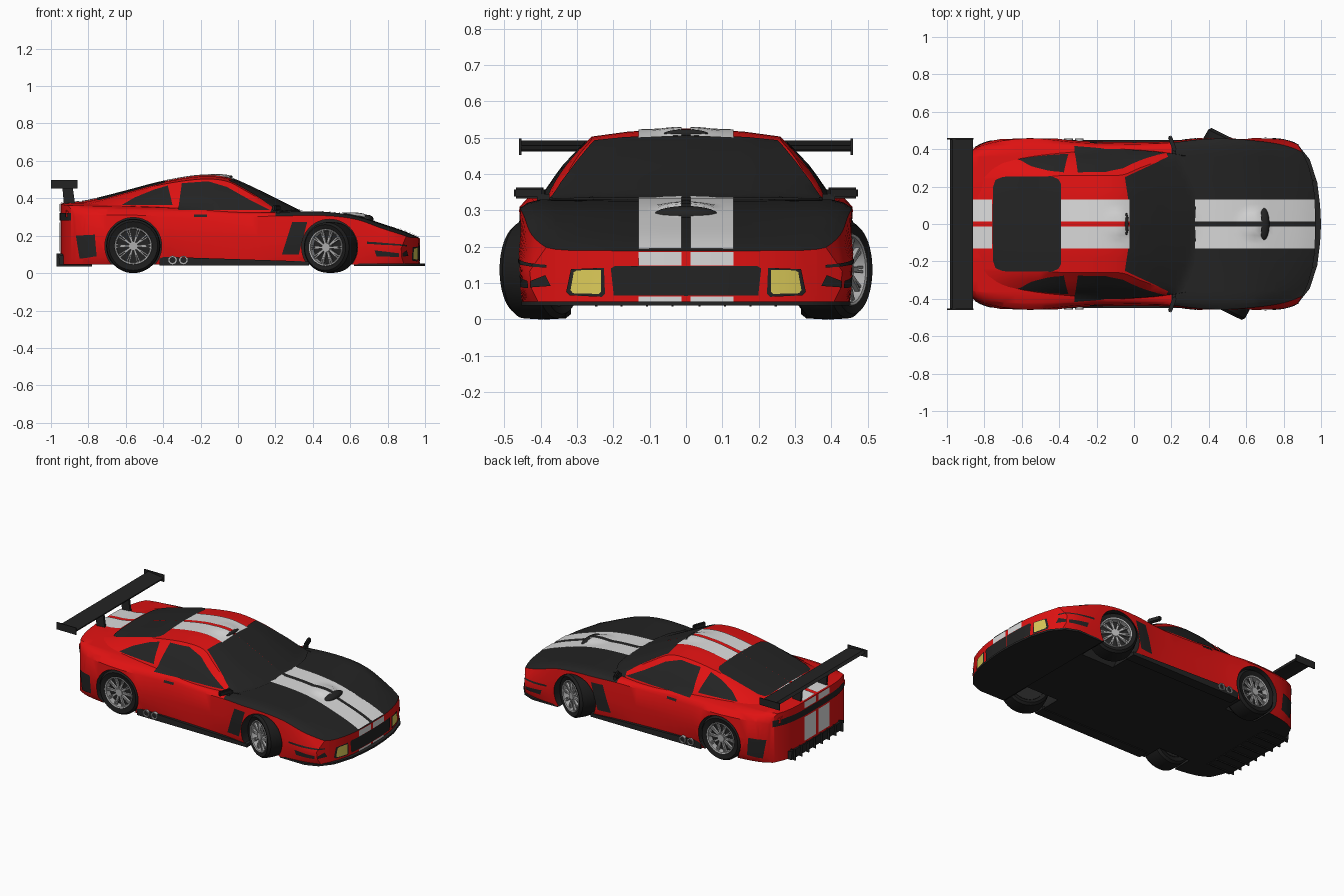
import bpy, bmesh, math
from mathutils import Matrix, Vector
from mathutils.bvhtree import BVHTree

if "Cube" in bpy.data.objects:
    bpy.data.objects.remove(bpy.data.objects["Cube"])


def material(name, r, g, b):
    m = bpy.data.materials.new(name)
    m.use_nodes = True
    m.diffuse_color = (r, g, b, 1)
    m.node_tree.nodes["Principled BSDF"].inputs["Base Color"].default_value = (r, g, b, 1)
    return m


RED = material("red paint", .74, .006, .006)
BLACK = material("black trim", .017, .017, .017)
RUBBER = material("tyre rubber", .012, .012, .012)
WHITE = material("white stripe", .7, .7, .7)
SILVER = material("silver metal", .42, .42, .42)
YELLOW = material("yellow lamp", .72, .6, .1)
made, trees = [], []


def add(name, bm, *mats, matrix=None, mirror=False):
    me = bpy.data.meshes.new(name)
    bm.to_mesh(me)
    bm.free()
    ob = bpy.data.objects.new(name, me)
    bpy.context.collection.objects.link(ob)
    for m in mats:
        me.materials.append(m)
    if matrix:
        ob.matrix_world = matrix
    if mirror:
        mod = ob.modifiers.new("mirror", "MIRROR")
        mod.use_axis = (False, True, False)
        mod.use_mirror_merge = False
    made.append(ob)
    return ob


def smooth_rows(rows, n=4):
    # Catmull-Rom interpolation between stations
    out = []
    for i in range(len(rows) - 1):
        quad = [rows[max(0, min(len(rows) - 1, i + k))] for k in (-1, 0, 1, 2)]
        for s in range(n):
            t = s / n
            out.append([.5 * (2 * b + (c - a) * t + (2 * a - 5 * b + 4 * c - d) * t * t
                              + (3 * b - a - 3 * c + d) * t ** 3) for a, b, c, d in zip(*quad)])
    return out + [rows[-1]]


def loft(name, rows, half, warp, rule):
    # rule(x, strip) is true where a face is red
    bm = bmesh.new()
    rings = []
    for r in smooth_rows(rows):
        pts = half(*r[1:])
        full = pts + [(-y, z) for y, z in pts[-2:0:-1]]
        rings.append([bm.verts.new((r[0], y, z)) for y, z in full])
    n = len(rings[0])
    for a, b in zip(rings, rings[1:]):
        for j in range(n):
            k = (j + 1) % n
            f = bm.faces.new((a[j], a[k], b[k], b[j]))
            f.material_index = int(rule((a[j].co.x + b[j].co.x) / 2, min(j, n - 1 - j)))
    for ring in (rings[0], rings[-1]):
        bm.faces.new(ring).material_index = 1
    for i in range(-7, 8):
        bmesh.ops.bisect_plane(bm, geom=bm.verts[:] + bm.edges[:] + bm.faces[:],
                               plane_co=(0, i * .06, 0), plane_no=(0, 1, 0), dist=1e-5)
    for v in bm.verts:
        v.co.x = warp(v.co.x, abs(v.co.y))
    bmesh.ops.recalc_face_normals(bm, faces=bm.faces)
    return add(name, bm, BLACK, RED)


def register(ob):
    # make a surface available for projecting plates
    bm = bmesh.new()
    bm.from_mesh(ob.data)
    trees.append(BVHTree.FromBMesh(bm))
    bm.free()


def plate(name, pts, axis, mat, sign=1, lift=.004):
    # outline laid onto the body along one axis, mirrored left to right
    a, b = [i for i in range(3) if i != axis]
    bm = bmesh.new()
    vs = []
    for p, q in pts:
        co = Vector()
        co[a], co[b] = p, q
        vs.append(bm.verts.new(co))
    bm.faces.new(vs)
    for d, i in ((a, 0), (b, 1)):
        lo, hi = min(p[i] for p in pts), max(p[i] for p in pts)
        steps = max(1, math.ceil((hi - lo) / .025))
        for k in range(1, steps):
            co, no = Vector(), Vector()
            co[d], no[d] = lo + (hi - lo) * k / steps, 1
            bmesh.ops.bisect_plane(bm, geom=bm.verts[:] + bm.edges[:] + bm.faces[:],
                                   plane_co=co, plane_no=no, dist=1e-5)
    ray, missed = Vector(), []
    ray[axis] = -sign
    for v in bm.verts:
        start = v.co + Vector((1e-4, 1e-4, 1e-4))
        start[axis] = 2 * sign
        hits = [h for h in (t.ray_cast(start, ray) for t in trees) if h[0]]
        if hits:
            loc, no, _, _ = min(hits, key=lambda h: h[3])
            v.co = loc + no * (lift if no.dot(ray) < 0 else -lift)
        else:
            missed.append(v)
    bmesh.ops.delete(bm, geom=missed, context="VERTS")
    bm.normal_update()
    for f in bm.faces:
        if f.normal.dot(ray) > 0:
            f.normal_flip()
    return add(name, bm, mat, mirror=True)


def rect(a, b, c, d):
    return [(a, c), (b, c), (b, d), (a, d)]


def prism(name, pts, axis, lo, hi, mat):
    a, b = [i for i in range(3) if i != axis]
    bm = bmesh.new()
    ends = []
    for h in (lo, hi):
        co = [Vector() for _ in pts]
        for c, (p, q) in zip(co, pts):
            c[a], c[b], c[axis] = p, q, h
        ends.append([bm.verts.new(c) for c in co])
        bm.faces.new(ends[-1])
    for i in range(len(pts)):
        j = i - 1
        bm.faces.new((ends[0][i], ends[0][j], ends[1][j], ends[1][i]))
    bmesh.ops.recalc_face_normals(bm, faces=bm.faces)
    return add(name, bm, mat, mirror=True)


def lathe(name, profile, mat, matrix, steps=36):
    # (radius, y) profile spun around the y axis
    bm = bmesh.new()
    vs = [bm.verts.new((r, y, 0)) for r, y in profile]
    es = [bm.edges.new(e) for e in zip(vs, vs[1:])]
    bmesh.ops.spin(bm, geom=vs + es, cent=(0, 0, 0), axis=(0, 1, 0), angle=2 * math.pi, steps=steps)
    bmesh.ops.remove_doubles(bm, verts=bm.verts, dist=1e-5)
    bmesh.ops.recalc_face_normals(bm, faces=bm.faces)
    return add(name, bm, mat, matrix=matrix)


def blob(name, loc, size, mat):
    bm = bmesh.new()
    bmesh.ops.create_uvsphere(bm, u_segments=24, v_segments=14, radius=1,
                              matrix=Matrix.LocRotScale(Vector(loc), None, Vector(size)))
    return add(name, bm, mat)


# Body shell: x, floor width, side width, crease width and height, shoulder width and height, centre height
body_rows = [
    (-.95, .37, .395, .385, .30, .34, .362, .372), (-.85, .41, .437, .425, .31, .365, .36, .38),
    (-.56, .44, .468, .458, .31, .39, .355, .38), (-.3, .43, .445, .435, .30, .40, .345, .36),
    (0, .43, .437, .428, .30, .40, .325, .34), (.2, .43, .443, .435, .305, .40, .325, .335),
    (.35, .44, .457, .452, .307, .40, .33, .33), (.5, .45, .463, .456, .305, .40, .325, .322),
    (.65, .45, .46, .446, .285, .385, .302, .30), (.8, .44, .455, .43, .242, .36, .256, .255),
    (.9, .425, .447, .41, .217, .34, .22, .22), (.97, .405, .43, .385, .198, .32, .19, .188)]


def body_half(wb, w, wc, zc, ws, zs, zt):
    return [(0, .045), (wb, .045), (w - .005, .085), (w, .026 + .54 * zc), (wc, zc),
            (ws + .6 * (wc - ws), zc + .65 * (zs - zc)), (ws, zs), (ws / 2, zs + .75 * (zt - zs)), (0, zt)]


def body_warp(x, y):
    front, rear = max(0, (x - .5) / .47), max(0, (-.6 - x) / .35)
    return x - .12 * front ** 2 * (y / .46) ** 3 + .12 * rear ** 2 * (y / .44) ** 4


body = loft("body_shell", body_rows, body_half, body_warp, lambda x, k: k > 0 and (k < 4 or x < .2))

# Wheel wells
cutters = []
for x, z, r, inner in ((.49, .138, .15, .25), (-.56, .145, .152, .3)):
    for s in (1, -1):
        bm = bmesh.new()
        bmesh.ops.create_cone(bm, cap_ends=True, segments=48, radius1=r, radius2=r, depth=.4,
                              matrix=Matrix.Translation((x, s * (inner + .2), z))
                              @ Matrix.Rotation(math.pi / 2, 4, "X"))
        cut = add("well_cutter", bm)
        cut.hide_render = True
        mod = body.modifiers.new("well", "BOOLEAN")
        mod.object, mod.solver = cut, "EXACT"
        cutters.append(cut)
bpy.context.view_layer.update()
shell = bpy.data.meshes.new_from_object(body.evaluated_get(bpy.context.evaluated_depsgraph_get()))
body.modifiers.clear()
body.data = shell
for cut in cutters:
    made.remove(cut)
    bpy.data.objects.remove(cut)

# Cabin: x, belt width, rail width and height, centre height
cabin_rows = [(.36, .37, .35, .31, .318), (.2, .39, .34, .375, .397), (.05, .4, .30, .445, .47),
              (-.06, .405, .262, .492, .512), (-.2, .405, .26, .502, .522), (-.4, .40, .258, .475, .49),
              (-.6, .39, .255, .425, .438), (-.8, .37, .25, .37, .388), (-.92, .34, .25, .35, .37)]


def cabin_half(w, wr, zr, zt):
    return [(0, .3), (w, .3), (w - .005, .33), (wr + .56 * (w - wr), .33 + .5 * (zr - .33)),
            (wr, zr), (.6 * wr, zr + .7 * (zt - zr)), (0, zt)]


cabin = loft("cabin", cabin_rows, cabin_half,
             lambda x, y: x - .1 * max(0, (x + .1) / .45) * (y / .4) ** 2, lambda x, k: x < .23)

# Scoops on bonnet and roof
scoops = [blob("bonnet_scoop", (.6, 0, .3), (.1, .085, .02), BLACK),
          blob("roof_scoop", (-.12, 0, .513), (.085, .09, .012), RED)]
for ob in [body, cabin] + scoops:
    register(ob)
blob("bonnet_scoop_mouth", (.692, 0, .288), (.032, .088, .024), BLACK)
blob("roof_scoop_mouth", (-.04, 0, .511), (.012, .06, .012), BLACK)

# Glass
plate("windscreen", [(-.025, 0), (-.03, .12), (-.05, .25), (.17, .352), (.21, .372), (.26, .36), (.31, .26),
                     (.335, .13), (.345, 0)], 2, BLACK)
plate("rear_window", [(-.39, 0), (-.39, .215), (-.405, .24), (-.44, .255), (-.7, .252), (-.74, .235),
                      (-.752, .2), (-.757, 0)], 2, BLACK)
plate("door_window", [(-.32, .335), (-.3, .478), (-.16, .488), (-.06, .458), (.06, .39), (.17, .335)], 1, BLACK)
plate("quarter_window", [(-.62, .362), (-.55, .402), (-.45, .443), (-.375, .465), (-.35, .362)], 1, BLACK)

# Stripes
for name, x0, x1 in (("bonnet", .325, .965), ("roof", -.39, -.025), ("tail", -.945, -.757)):
    plate(name + "_stripe", rect(x0, x1, .012, .13), 2, WHITE, lift=.005)
plate("nose_stripe", rect(.012, .13, .148, .186), 0, WHITE)
plate("chin_stripe", rect(.012, .13, .048, .063), 0, WHITE)
plate("tail_panel_stripe", rect(.012, .13, .115, .27), 0, WHITE, -1)
plate("tail_lip_stripe", rect(.012, .13, .328, .368), 0, WHITE, -1)

# Nose and tail details
plate("grille", [(0, .065), (.198, .066), (.206, .14), (.195, .147), (0, .147)], 0, BLACK)
plate("headlamp_frame", [(.222, .07), (.23, .062), (.318, .066), (.328, .076), (.315, .138), (.225, .142)], 0, BLACK)
plate("headlamp", [(.232, .076), (.238, .07), (.308, .072), (.315, .08), (.306, .13), (.298, .135), (.232, .136)],
      0, YELLOW, lift=.007)
plate("nose_slit", [(.37, .092), (.425, .088), (.425, .106), (.385, .122)], 0, BLACK)
plate("tail_lamp_panel", rect(0, .372, .28, .322), 0, BLACK, -1)

# Side details
plate("side_vent", [(.235, .1), (.29, .272), (.37, .272), (.325, .1)], 1, BLACK)
plate("rear_vent", [(-.865, .2), (-.765, .205), (-.755, .09), (-.845, .078)], 1, BLACK)
plate("bumper_slit", [(.69, .157), (.9, .142), (.9, .15), (.69, .168)], 1, BLACK)
plate("bumper_duct", [(.74, .09), (.86, .086), (.86, .106), (.73, .122)], 1, BLACK)
plate("door_handle", rect(-.235, -.165, .298, .31), 1, BLACK, lift=.006)
prism("side_skirt", [(-.42, .04), (.38, .04), (.38, .062), (-.42, .088)], 1, .38, .45, BLACK)
prism("splitter", [(.62, 0), (.62, .45), (.8, .452), (.88, .42), (.94, .345), (.98, .22), (.995, .1), (1, 0)],
      2, .038, .05, BLACK)

# Diffuser with fins
prism("diffuser", [(-.955, .042), (-.96, .1), (-.78, .06), (-.78, .042)], 1, 0, .27, BLACK)
for i in range(4):
    y = .037 + .07 * i
    prism("diffuser_fin", [(-.97, .035), (-.97, .105), (-.88, .1), (-.78, .05), (-.78, .035)],
          1, y - .003, y + .003, BLACK)

# Rear wing
prism("wing_blade", [(-.985, .478), (-.97, .492), (-.86, .478), (-.865, .466), (-.94, .462)], 1, 0, .455, BLACK)
prism("wing_end_plate", rect(-1, -.857, .452, .498), 1, .453, .459, BLACK)
prism("wing_strut", [(-.93, .36), (-.87, .36), (-.885, .47), (-.94, .47)], 1, .125, .14, BLACK)

# Door mirrors
bm = bmesh.new()
bmesh.ops.create_cube(bm, size=1, matrix=Matrix.LocRotScale(
    Vector((.205, .43, .348)), Matrix.Rotation(.35, 3, "Z"), Vector((.022, .088, .031))))
bmesh.ops.bevel(bm, geom=bm.edges[:], offset=.006, segments=2, affect="EDGES")
add("door_mirror", bm, BLACK, mirror=True)
prism("mirror_stalk", rect(.205, .225, .375, .41), 2, .315, .345, BLACK)

# Side exhausts
for x in (-.35, -.292):
    for s in (1, -1):
        lathe("exhaust_pipe", [(.016, -.02), (.016, .012), (.023, .012), (.023, -.02)], SILVER,
              Matrix.Translation((x, s * .446, .07)) @ Matrix.Rotation(0 if s > 0 else math.pi, 4, "Z"), 20)


def wheel(name, x, y, r, steer):
    place = Matrix.Translation((x, y, r)) @ Matrix.Rotation(steer + (math.pi if y < 0 else 0), 4, "Z")
    h = .066
    lathe(name + "_tyre", [(.1, -h + .01), (r - .015, -h), (r - .003, -h + .015), (r, 0), (r - .003, h - .015),
                           (r - .015, h), (.1, h - .008), (.098, h - .03)], RUBBER, place, 48)
    lathe(name + "_rim", [(.1, h - .008), (.098, h - .003), (.091, h - .006), (.088, .02)], SILVER, place)
    lathe(name + "_dish", [(0, .025), (.099, .025), (.099, -.058), (0, -.058)], BLACK, place)
    bm = bmesh.new()
    for i in range(10):
        turn = Matrix.Rotation(math.tau * i / 10, 4, "Y")
        for lean in (-.07, .07):
            bmesh.ops.create_cube(bm, size=1, matrix=turn @ Matrix.Rotation(lean, 4, "Y") @ Matrix.LocRotScale(
                Vector((.057, .046, 0)), None, Vector((.075, .014, .007))))
    bmesh.ops.create_cone(bm, cap_ends=True, segments=20, radius1=.024, radius2=.024, depth=.03,
                          matrix=Matrix.Translation((0, .043, 0)) @ Matrix.Rotation(math.pi / 2, 4, "X"))
    add(name + "_spokes", bm, SILVER, matrix=place)


for side, s in (("left", 1), ("right", -1)):
    wheel("front_" + side, .495, s * .4, .137, math.radians(-26))
    wheel("rear_" + side, -.56, s * .382, .145, 0)

# Smooth shading with sharp creases
for ob in bpy.context.selected_objects:
    ob.select_set(False)
for ob in made:
    ob.select_set(True)
bpy.context.view_layer.objects.active = body
bpy.ops.object.shade_smooth_by_angle(angle=math.radians(32))
